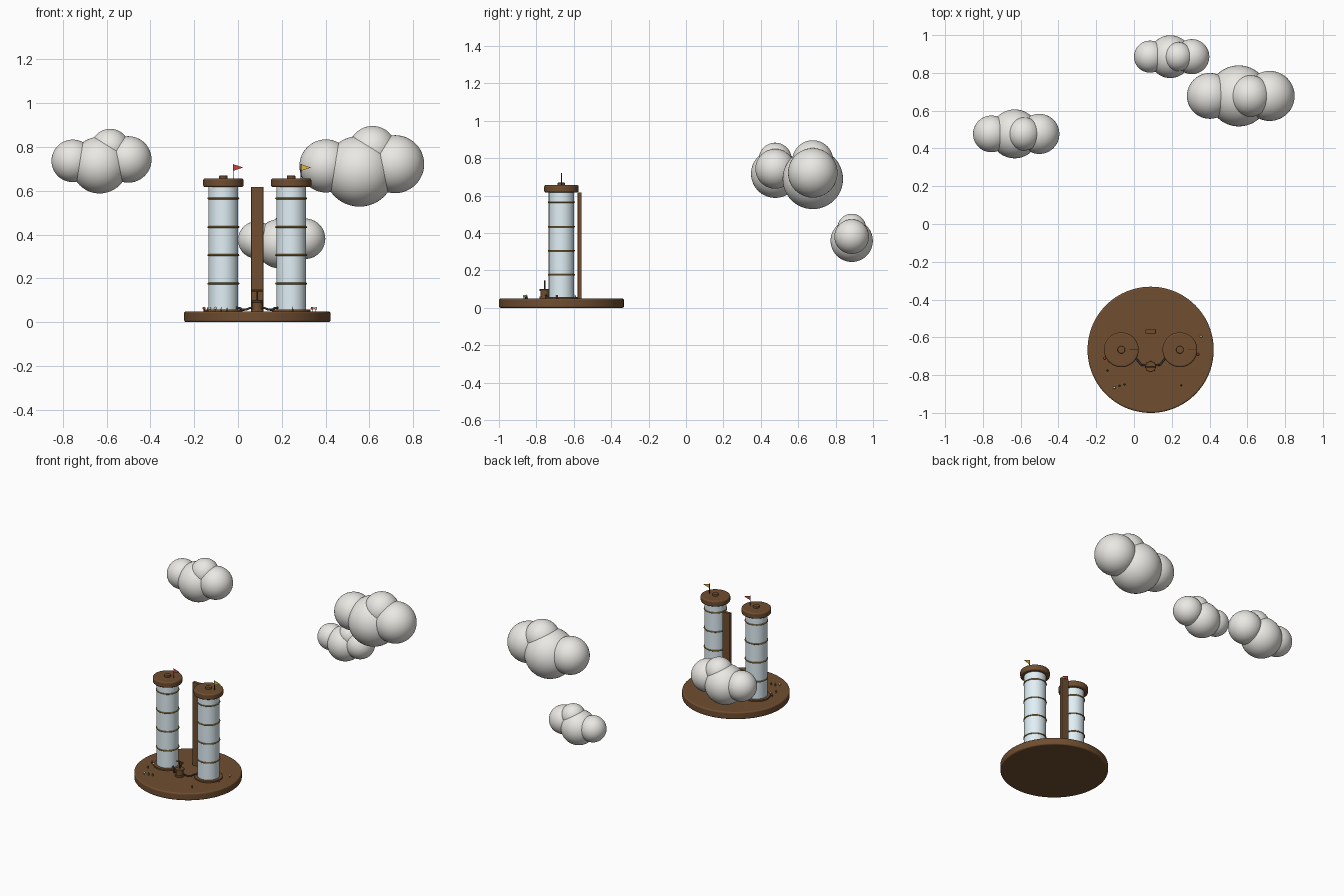
import bpy, bmesh, math
from mathutils import Vector

if "Cube" in bpy.data.objects:
    bpy.data.objects.remove(bpy.data.objects["Cube"])


def mat(name, r, g, b):
    m = bpy.data.materials.new(name)
    m.diffuse_color = (r, g, b, 1)
    m.use_nodes = True
    m.node_tree.nodes["Principled BSDF"].inputs["Base Color"].default_value = m.diffuse_color
    return m


WOOD = mat("wood", 0.16, 0.075, 0.03)
GLASS = mat("pale_glass", 0.75, 0.87, 0.92)
BRASS = mat("brass", 0.32, 0.2, 0.05)
IRON = mat("iron", 0.05, 0.05, 0.05)
RED = mat("red", 0.6, 0.06, 0.04)
YELLOW = mat("yellow", 0.75, 0.45, 0.05)
WHITE = mat("white", 0.8, 0.78, 0.7)
GREEN = mat("green", 0.08, 0.2, 0.05)
CLOUD = mat("cloud", 0.82, 0.81, 0.77)


def finish(name, material, bevel=0, smooth=True):
    o = bpy.context.object
    o.name = name
    o.data.materials.append(material)
    if bevel:
        mod = o.modifiers.new("bevel", "BEVEL")
        mod.width, mod.segments, mod.limit_method = bevel, 3, "ANGLE"
    if smooth:
        bpy.ops.object.shade_smooth_by_angle(angle=math.radians(40))
    return o


def cyl(name, x, y, z0, z1, r, material, bevel=0, n=48):
    bpy.ops.mesh.primitive_cylinder_add(vertices=n, radius=r, depth=z1 - z0,
                                        location=(x, y, (z0 + z1) / 2))
    return finish(name, material, bevel)


def ball(name, loc, r, material, seg=32):
    bpy.ops.mesh.primitive_uv_sphere_add(segments=seg, ring_count=seg // 2, radius=r, location=loc)
    return finish(name, material)


def box(name, loc, size, material, bevel=0):
    bpy.ops.mesh.primitive_cube_add(size=1, location=loc)
    o = bpy.context.object
    o.scale = size
    bpy.ops.object.transform_apply(location=False, rotation=False, scale=True)
    return finish(name, material, bevel)


def pipe(name, pts, r, material):
    c = bpy.data.curves.new(name, "CURVE")
    c.dimensions = "3D"
    c.bevel_depth, c.bevel_resolution, c.use_fill_caps = r, 3, True
    s = c.splines.new("POLY")
    s.points.add(len(pts) - 1)
    for p, q in zip(s.points, pts):
        p.co = (*q, 1)
    c.materials.append(material)
    o = bpy.data.objects.new(name, c)
    bpy.context.collection.objects.link(o)


def flag(name, x, y, z, material):
    bm = bmesh.new()
    tri = [(0, 0.015), (0.046, 0.0), (0, -0.015)]
    f = bm.faces.new([bm.verts.new((x + a, y - 0.001, z + b)) for a, b in tri])
    ext = bmesh.ops.extrude_face_region(bm, geom=[f])
    bmesh.ops.translate(bm, vec=(0, 0.002, 0),
                        verts=[v for v in ext["geom"] if isinstance(v, bmesh.types.BMVert)])
    bmesh.ops.recalc_face_normals(bm, faces=bm.faces)
    me = bpy.data.meshes.new(name)
    bm.to_mesh(me)
    bm.free()
    me.materials.append(material)
    bpy.context.collection.objects.link(bpy.data.objects.new(name, me))


CX, CY = 0.088, -0.666

# round wooden base
cyl("base_disc", CX, CY, 0, 0.049, 0.334, WOOD, 0.008, 96)

# twin glass towers with collar, bands, cap, knob and pennant
for side, sx, col in (("left", -1, RED), ("right", 1, YELLOW)):
    x = CX + sx * 0.155
    cyl(side + "_collar", x, CY, 0.045, 0.058, 0.088, WOOD, 0.003)
    cyl(side + "_tube", x, CY, 0.055, 0.63, 0.068, GLASS)
    bpy.ops.object.shade_smooth()
    for z in (0.176, 0.306, 0.434, 0.565):
        bpy.ops.mesh.primitive_torus_add(location=(x, CY, z), major_radius=0.069, minor_radius=0.0042,
                                         major_segments=48, minor_segments=10)
        finish(side + "_band", BRASS)
    cyl(side + "_cap", x, CY, 0.617, 0.656, 0.092, WOOD, 0.008)
    cyl(side + "_cap_knob", x, CY, 0.65, 0.669, 0.02, WOOD, 0.004, 24)
    cyl(side + "_flag_pole", x + 0.045, CY, 0.65, 0.722, 0.0018, IRON, 0, 8)
    flag(side + "_flag", x + 0.045, CY, 0.706, col)
    # feed pipe from the pump to the tower
    pipe(side + "_feed_pipe", [(CX + sx * a, b, c) for a, b, c in
         ((0.015, -0.748, 0.066), (0.035, -0.748, 0.064), (0.05, -0.745, 0.057),
          (0.066, -0.725, 0.056), (0.078, -0.71, 0.063), (0.1, -0.69, 0.066))], 0.005, IRON)

# measuring board behind the towers
box("back_board", (CX, -0.569, 0.332), (0.056, 0.021, 0.57), WOOD, 0.002)

# little pump with handle
cyl("pump_foot", CX, -0.755, 0.045, 0.06, 0.03, WOOD, 0.002, 8)
cyl("pump_barrel", CX, -0.755, 0.055, 0.095, 0.023, WOOD, 0.002, 24)
cyl("pump_lid", CX, -0.755, 0.09, 0.1, 0.028, WOOD, 0.002, 24)
cyl("pump_rod", CX, -0.755, 0.095, 0.145, 0.004, IRON, 0, 12)
pipe("pump_handle", [(CX - 0.027, -0.755, 0.144), (CX + 0.027, -0.755, 0.144)], 0.004, WOOD)

# tiny flowers and tufts on the ground
for i, (x, y, m) in enumerate(((-0.155, -0.71, RED), (-0.13, -0.726, WHITE), (-0.104, -0.866, WHITE),
                               (0.339, -0.69, RED), (0.355, -0.595, WHITE))):
    cyl("flower_stem_%d" % i, x, y, 0.047, 0.061, 0.002, GREEN, 0, 6)
    ball("flower_head_%d" % i, (x, y, 0.063), 0.007, m, 12)
for i, (x, y) in enumerate(((-0.14, -0.775), (-0.077, -0.856), (-0.05, -0.85), (0.25, -0.854))):
    bpy.ops.mesh.primitive_cone_add(vertices=6, radius1=0.006, radius2=0, depth=0.024,
                                    location=(x, y, 0.059))
    finish("grass_tuft_%d" % i, GREEN)

# clouds: four overlapping puffs each (x, z, radius relative to the main puff)
PUFFS = ((0, 0, 1), (-0.95, 0.15, 0.75), (1.01, 0.2, 0.82), (0.37, 0.6, 0.68))
for n, (x, y, z, r) in enumerate(((0.555, 0.678, 0.689, 0.1615), (-0.632, 0.477, 0.717, 0.1295),
                                  (0.192, 0.886, 0.358, 0.113))):
    for k, (px, pz, pr) in enumerate(PUFFS):
        ball("cloud_%d_puff_%d" % (n, k), Vector((x, y, z)) + r * Vector((px, 0, pz)), r * pr, CLOUD, 48)
